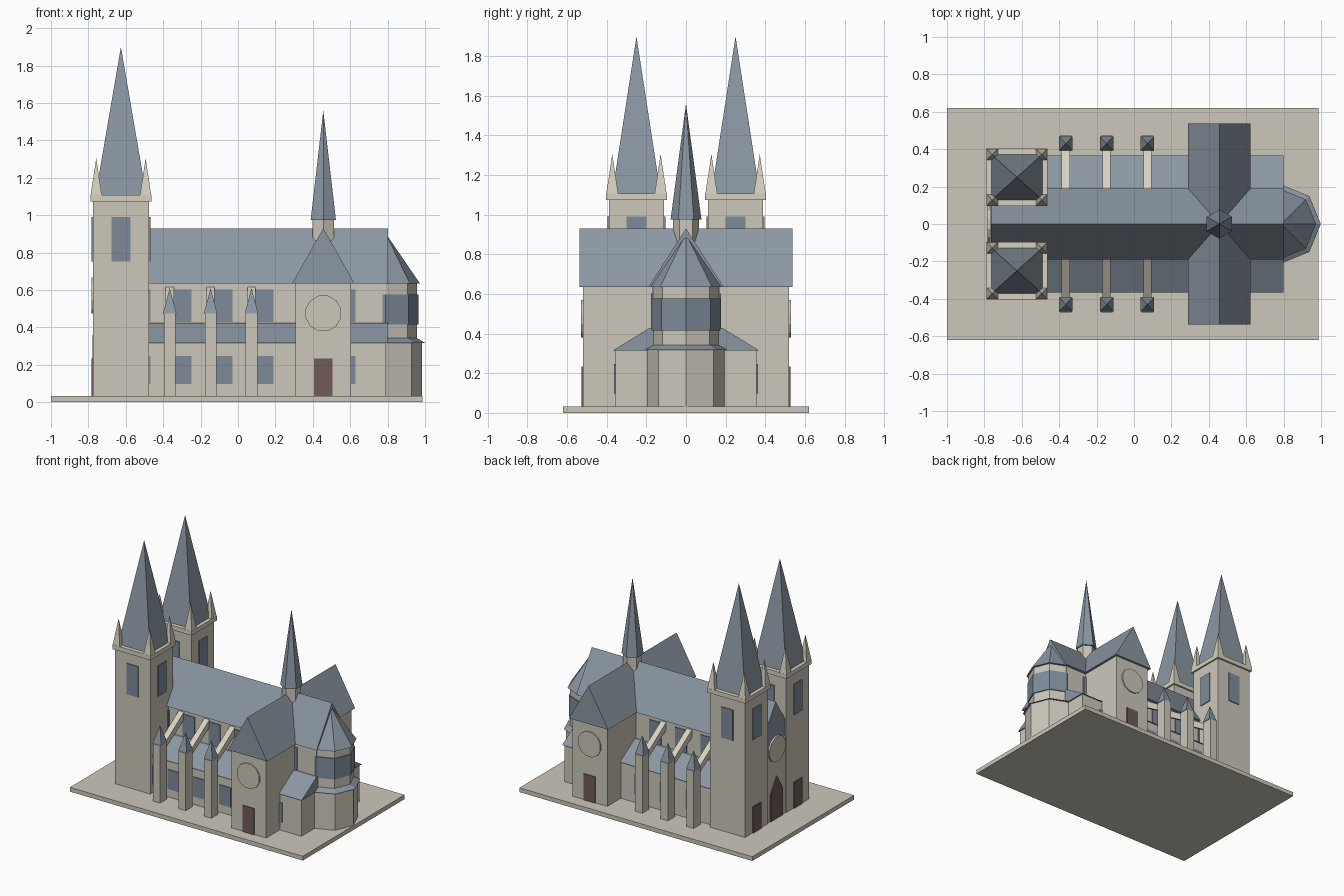
import bpy
import bmesh
from math import sin, cos, pi, sqrt
from mathutils import Matrix

cube = bpy.data.objects.get("Cube")
if cube:
    bpy.data.objects.remove(cube, do_unlink=True)


def material(name, rgb):
    m = bpy.data.materials.new(name)
    m.use_nodes = True
    m.diffuse_color = (*rgb, 1)
    m.node_tree.nodes["Principled BSDF"].inputs["Base Color"].default_value = (*rgb, 1)
    return m


STONE = material("stone", (0.61, 0.575, 0.50))
TRIM = material("pale_stone", (0.68, 0.64, 0.53))
ROOF = material("slate_roof", (0.26, 0.31, 0.37))
GLASS = material("window_glass", (0.21, 0.26, 0.33))
WOOD = material("door_wood", (0.16, 0.105, 0.098))


def finish(name, bm, mat):
    bmesh.ops.recalc_face_normals(bm, faces=bm.faces)
    mesh = bpy.data.meshes.new(name)
    bm.to_mesh(mesh)
    bm.free()
    mesh.materials.append(mat)
    obj = bpy.data.objects.new(name, mesh)
    bpy.context.collection.objects.link(obj)
    return obj


def extrude(name, profile, axis, a, b, mat):
    """Profile in (y, z) swept along x, or in (x, z) swept along y."""
    bm = bmesh.new()
    place = (lambda p, t: (t, p[0], p[1])) if axis == "x" else (lambda p, t: (p[0], t, p[1]))
    face = bm.faces.new([bm.verts.new(place(p, a)) for p in profile])
    new = bmesh.ops.extrude_face_region(bm, geom=[face])["geom"]
    shift = place((0, 0), b - a)
    bmesh.ops.translate(bm, vec=shift, verts=[v for v in new if isinstance(v, bmesh.types.BMVert)])
    return finish(name, bm, mat)


def box(name, x, y, z, mat):
    return extrude(name, [(x[0], z[0]), (x[1], z[0]), (x[1], z[1]), (x[0], z[1])], "y", y[0], y[1], mat)


def cone(name, sides, center, rx, ry, z0, z1, mat, top=0.0, turn=0.0):
    """Upright cone or frustum; top is the ratio of upper to lower radius."""
    bm = bmesh.new()
    bmesh.ops.create_cone(bm, cap_ends=True, segments=sides, radius1=1, radius2=top, depth=1)
    # bring the first vertex to +x before turning
    v0 = max((v.co for v in bm.verts if v.co.z < 0), key=lambda c: c.x + 0.001 * c.y)
    m = (Matrix.Translation((*center, (z0 + z1) / 2)) @ Matrix.Diagonal((rx, ry, z1 - z0, 1))
         @ Matrix.Rotation(turn - v0.xy.angle_signed((1, 0)) if v0.y else turn, 4, "Z"))
    bmesh.ops.transform(bm, matrix=m, verts=bm.verts)
    bmesh.ops.remove_doubles(bm, verts=bm.verts, dist=1e-5)
    return finish(name, bm, mat)


def pyramid(name, center, hx, hy, z0, z1, mat):
    return cone(name, 4, center, hx * sqrt(2), hy * sqrt(2), z0, z1, mat, turn=pi / 4)


def circle(cx, cz, r, n=12):
    return [(cx + r * cos(2 * pi * (i + 0.5) / n), cz + r * sin(2 * pi * (i + 0.5) / n)) for i in range(n)]


GROUND, EAVE, RIDGE = 0.033, 0.635, 0.93
PLATE = 0.007

# Ground slab
box("ground_slab", (-1, 0.987), (-0.62, 0.62), (0, GROUND), STONE)

# Nave
box("nave_walls", (-0.77, 0.79), (-0.17, 0.17), (GROUND, EAVE), STONE)
extrude("nave_roof", [(-0.19, EAVE), (0.19, EAVE), (0, RIDGE)], "x", -0.765, 0.803, ROOF)

# Transept
TX = 0.456
box("transept_walls", (TX - 0.149, TX + 0.149), (-0.52, 0.52), (GROUND, EAVE), STONE)
extrude("transept_roof", [(TX - 0.167, EAVE), (TX + 0.167, EAVE), (TX, RIDGE)], "y", -0.537, 0.537, ROOF)

# Crossing spire
cone("crossing_spire_base", 6, (TX, 0), 0.066, 0.066, 0.78, 0.975, STONE, top=1, turn=pi / 2)
cone("crossing_spire", 6, (TX, 0), 0.078, 0.078, 0.975, 1.56, ROOF, turn=pi / 2)

# Apse
AX = (0.788, 0)
cone("apse_lower_wall", 8, AX, 0.196, 0.196, GROUND, 0.32, STONE, top=1)
cone("apse_lower_roof", 8, AX, 0.211, 0.211, 0.318, 0.343, ROOF, top=0.8)
cone("apse_upper_wall", 8, AX, 0.168, 0.168, 0.32, EAVE, STONE, top=1)
cone("apse_window_band", 8, AX, 0.176, 0.176, 0.416, 0.576, GLASS, top=1)
cone("apse_roof", 8, AX, 0.185, 0.185, EAVE, 0.905, ROOF)

# West front: rose and pointed portal
extrude("west_rose", circle(0, 0.57, 0.1), "x", -0.782, -0.768, STONE)
extrude("west_portal", [(-0.075, GROUND), (0.075, GROUND), (0.075, 0.24), (0, 0.36), (-0.075, 0.24)],
        "x", -0.777, -0.768, WOOD)

BAYS = [-0.298 + 0.219 * k for k in range(-1, 5)]
PIERS = [-0.365 + 0.2185 * k for k in range(3)]
TWX, TWY = -0.626, 0.25

for s, side in ((-1, "front"), (1, "back")):
    # Side aisles
    box(f"{side}_aisle_wall", (-0.48, 0.79), (s * 0.16, s * 0.355), (GROUND, 0.32), STONE)
    extrude(f"{side}_aisle_roof", [(s * 0.367, 0.316), (s * 0.165, 0.316), (s * 0.165, 0.425), (s * 0.19, 0.425)],
            "x", -0.48, 0.8, ROOF)

    # Aisle and clerestory windows
    for i, x in enumerate(BAYS):
        box(f"{side}_aisle_window_{i}", (x - 0.05, x + 0.05), (s * 0.354, s * (0.355 + PLATE)), (0.097, 0.247), GLASS)
        box(f"{side}_clerestory_window_{i}", (x - 0.05, x + 0.05), (s * 0.169, s * (0.17 + PLATE)), (0.43, 0.603), GLASS)

    # Buttress piers, caps and flying arches
    for i, x in enumerate(PIERS):
        box(f"{side}_buttress_pier_{i}", (x - 0.031, x + 0.031), (s * 0.39, s * 0.473), (GROUND, 0.475), STONE)
        pyramid(f"{side}_buttress_cap_{i}", (x, s * 0.43), 0.036, 0.038, 0.475, 0.61, ROOF)
        flyer = extrude(f"{side}_flying_buttress_{i}",
                        [(s * 0.41, 0.41), (s * 0.41, 0.46), (s * 0.165, 0.62), (s * 0.165, 0.56)],
                        "x", x - 0.022, x + 0.022, TRIM)

    # Transept door and rose
    box(f"{side}_transept_door", (TX - 0.05, TX + 0.05), (s * 0.519, s * (0.52 + PLATE)), (GROUND, 0.235), WOOD)
    extrude(f"{side}_transept_rose", circle(TX, 0.475, 0.098), "y", s * 0.519, s * 0.529, STONE)

    # West tower
    cy = s * TWY
    hx, hy = 0.15, 0.139
    box(f"{side}_tower", (TWX - hx, TWX + hx), (cy - hy, cy + hy), (GROUND, 1.075), STONE)
    box(f"{side}_tower_cornice", (TWX - 0.163, TWX + 0.163), (cy - 0.153, cy + 0.153), (1.073, 1.107), TRIM)
    pyramid(f"{side}_tower_spire", (TWX, cy), 0.136, 0.122, 1.107, 1.9, ROOF)
    box(f"{side}_tower_door", (TWX - hx - PLATE, TWX - hx + 0.001), (cy - 0.05, cy + 0.05), (GROUND, 0.235), WOOD)

    # Tower windows on all four faces, pinnacles on all four corners
    for d in (-1, 1):
        box(f"{side}_tower_window_x{d}", (TWX + d * (hx - 0.001), TWX + d * (hx + PLATE)),
            (cy - 0.05, cy + 0.05), (0.753, 0.99), GLASS)
        box(f"{side}_tower_window_y{d}", (TWX - 0.05, TWX + 0.05),
            (cy + d * (hy - 0.001), cy + d * (hy + PLATE)), (0.753, 0.99), GLASS)
        for e in (-1, 1):
            pyramid(f"{side}_pinnacle_{d}_{e}", (TWX + d * 0.132, cy + e * 0.122), 0.03, 0.03, 1.107, 1.305, TRIM)
